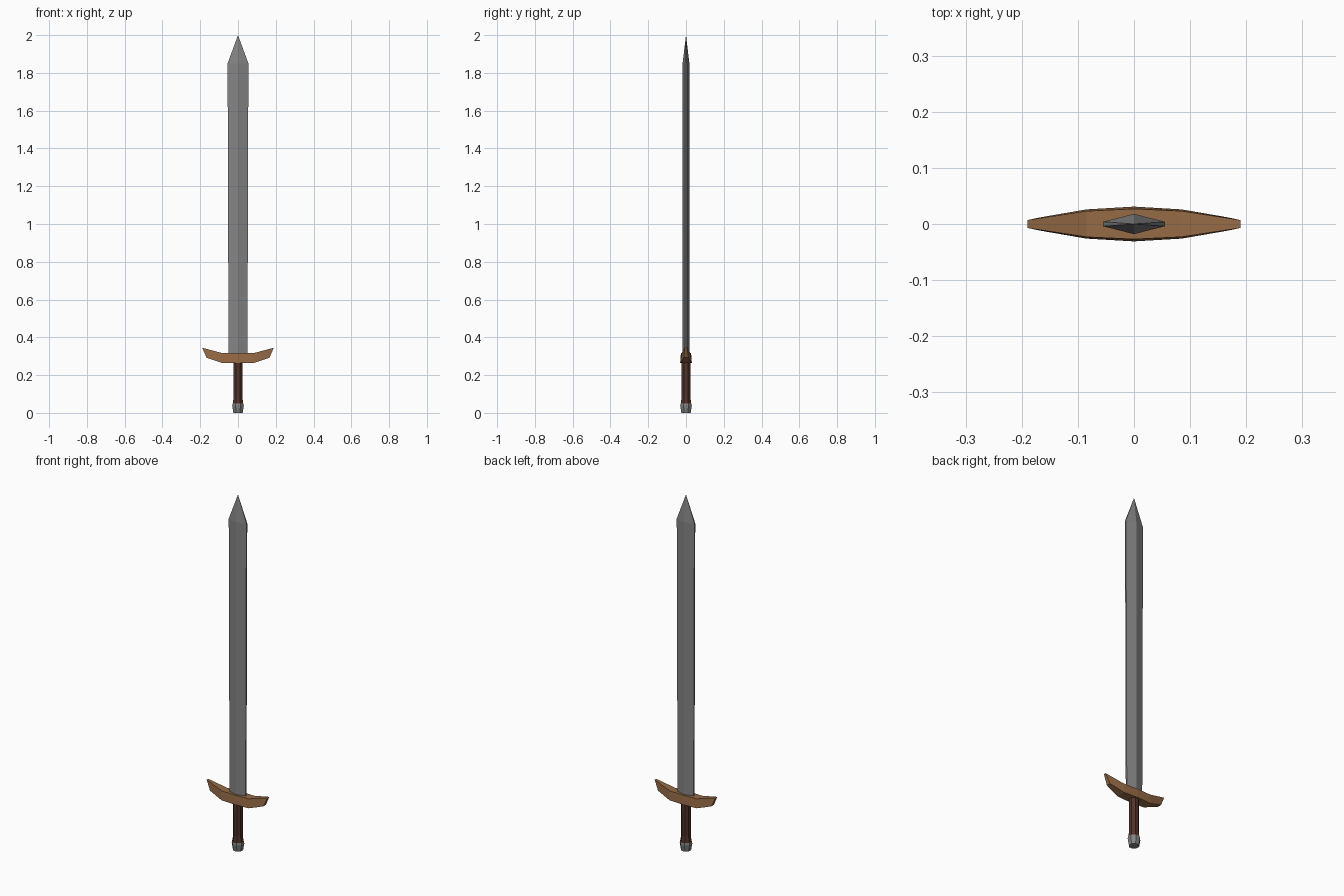
import bpy, math

if "Cube" in bpy.data.objects:
    bpy.data.objects.remove(bpy.data.objects["Cube"])


def material(name, rgb):
    m = bpy.data.materials.new(name)
    m.diffuse_color = (*rgb, 1)
    m.use_nodes = True
    m.node_tree.nodes["Principled BSDF"].inputs["Base Color"].default_value = m.diffuse_color
    return m


steel = material("steel grey", (0.23, 0.23, 0.23))
bronze = material("bronze brown", (0.30, 0.145, 0.06))
leather = material("dark leather", (0.085, 0.033, 0.022))


def loft(name, rings, mat, tip=None):
    """Skin a list of equal-sized rings, capping the ends or closing to a point."""
    n = len(rings[0])
    verts = [p for r in rings for p in r]
    faces = [tuple(range(n))[::-1]]
    for k in range(len(rings) - 1):
        for i in range(n):
            j = (i + 1) % n
            faces.append((k * n + i, k * n + j, (k + 1) * n + j, (k + 1) * n + i))
    last = (len(rings) - 1) * n
    if tip:
        verts.append(tip)
        faces += [(last + i, last + (i + 1) % n, len(verts) - 1) for i in range(n)]
    else:
        faces.append(tuple(last + i for i in range(n)))
    me = bpy.data.meshes.new(name)
    me.from_pydata(verts, [], faces)
    me.materials.append(mat)
    ob = bpy.data.objects.new(name, me)
    bpy.context.collection.objects.link(ob)
    return ob


def blade_ring(w, z):
    e, r = 0.004, 0.018
    return [(w, -e, z), (w, e, z), (0, r, z), (-w, e, z), (-w, -e, z), (0, -r, z)]


def round_ring(r, z, n=8):
    return [(r * math.cos((i + .5) * math.tau / n),
             r * math.sin((i + .5) * math.tau / n), z) for i in range(n)]


# Blade: flattened diamond section, slightly wider towards the point
loft("blade", [blade_ring(0.05, 0.29), blade_ring(0.055, 1.85)], steel, (0, 0, 2.0))

# Crossguard: trapezoid sections swept along x, turned up at the ends
# (bottom x, bottom z, bottom half depth, top x, top z, top half depth)
half = [(0, 0.265, 0.031, 0, 0.317, 0.027),
        (0.085, 0.265, 0.026, 0.085, 0.317, 0.023),
        (0.166, 0.292, 0.012, 0.19, 0.345, 0.007)]
stations = [(-a, b, c, -d, e, f) for a, b, c, d, e, f in half[:0:-1]] + half
loft("crossguard", [[(bx, -bd, bz), (bx, bd, bz), (tx, td, tz), (tx, -td, tz)]
                    for bx, bz, bd, tx, tz, td in stations], bronze)

# Grip: eight-sided, flaring at the bottom
loft("grip", [round_ring(r, z) for r, z in
              [(0.030, 0.045), (0.025, 0.085), (0.026, 0.27)]], leather)

# Pommel: tapered eight-sided cap
loft("pommel", [round_ring(r, z) for r, z in
                [(0.027, 0.0), (0.033, 0.038), (0.031, 0.05)]], steel)
